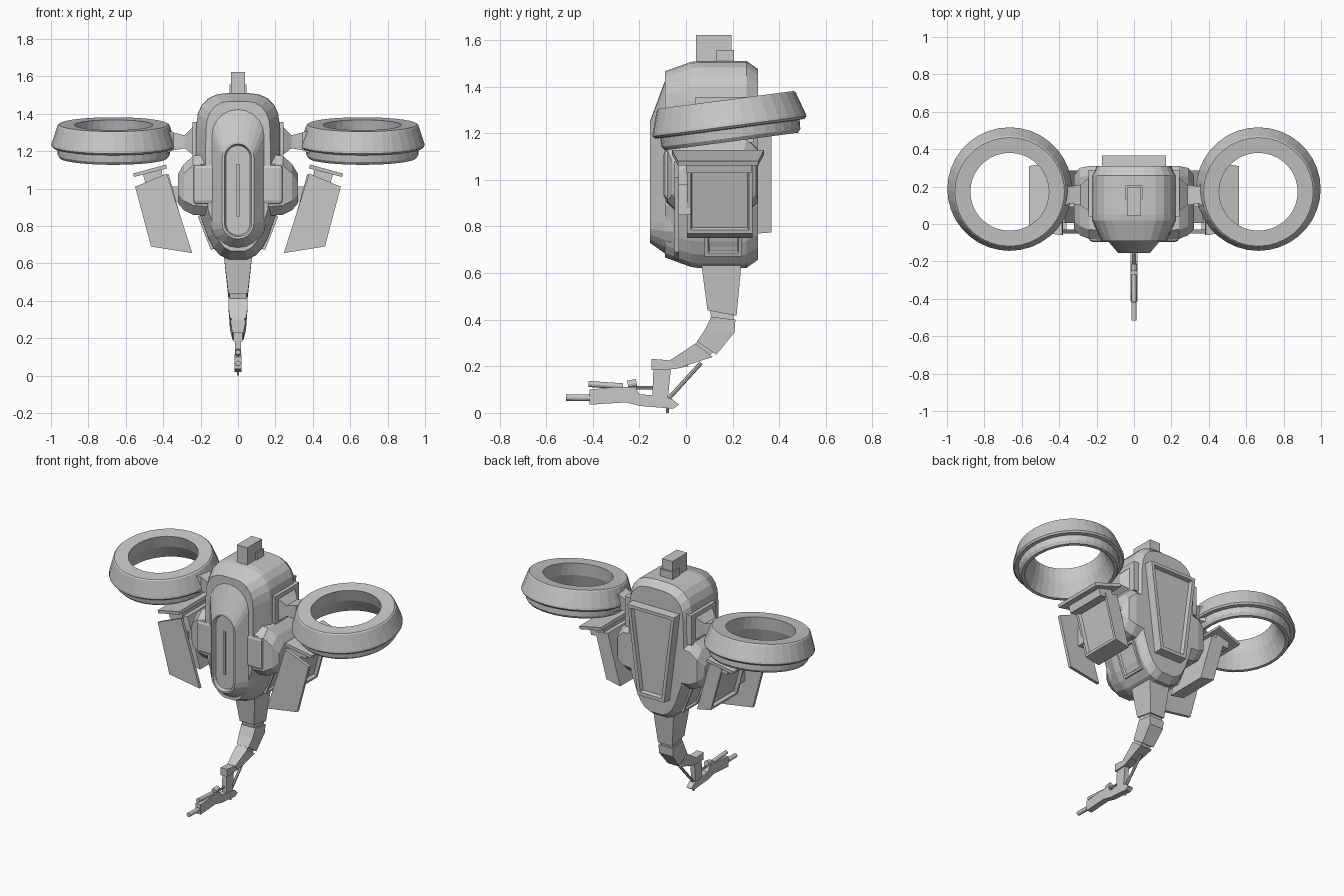
import bpy, bmesh, math
from mathutils import Vector, Matrix

if "Cube" in bpy.data.objects:
    bpy.data.objects.remove(bpy.data.objects["Cube"])

grey = bpy.data.materials.new("hull_grey")
grey.diffuse_color = (0.58, 0.58, 0.58, 1)
grey.use_nodes = True
grey.node_tree.nodes["Principled BSDF"].inputs["Base Color"].default_value = grey.diffuse_color


def finish(name, bm, mirror=False):
    me = bpy.data.meshes.new(name)
    bm.to_mesh(me)
    bm.free()
    me.materials.append(grey)
    ob = bpy.data.objects.new(name, me)
    bpy.context.collection.objects.link(ob)
    if mirror:
        ob.modifiers.new("Mirror", 'MIRROR')
    return ob


def loft(name, sections, mirror=False, recess=None):
    """Skin equal-length rings of points; recess=(border, depth) sinks the last cap."""
    bm = bmesh.new()
    rings = [[bm.verts.new(p) for p in s] for s in sections]
    n = len(rings[0])
    for a, b in zip(rings, rings[1:]):
        for i in range(n):
            j = (i + 1) % n
            bm.faces.new((a[i], a[j], b[j], b[i]))
    bm.faces.new(rings[0])
    cap = bm.faces.new(rings[-1])
    bmesh.ops.recalc_face_normals(bm, faces=bm.faces[:])
    if recess:
        bmesh.ops.inset_region(bm, faces=[cap], thickness=recess[0])
        bmesh.ops.inset_region(bm, faces=[cap], thickness=0.008, depth=-recess[1])
    return finish(name, bm, mirror)


def box(name, x, y, z, mirror=False, bevel=0):
    ob = loft(name, [[(a, y[0], z[0]), (a, y[1], z[0]), (a, y[1], z[1]), (a, y[0], z[1])]
                     for a in x], mirror)
    if bevel:
        m = ob.modifiers.new("Bevel", 'BEVEL')
        m.width, m.segments = bevel, 2
    return ob


def prism_y(name, xz, y0, y1, mirror=False):
    return loft(name, [[(x, y, z) for x, z in xz] for y in (y0, y1)], mirror)


def prism_x(name, yz, w):
    return loft(name, [[(x, y, z) for y, z in yz] for x in (-w, w)])


def segment(name, *ends):
    """Four-sided tail link through (front, back, half width) edges given in y, z."""
    return loft(name, [[(-w, *f), (w, *f), (w, *b), (-w, *b)] for f, b, w in ends])


def rod(name, p, q, r, sides=12):
    p, q = Vector(p), Vector(q)
    d = q - p
    mat = Matrix.Translation((p + q) / 2) @ d.to_track_quat('Z', 'Y').to_matrix().to_4x4()
    bm = bmesh.new()
    bmesh.ops.create_cone(bm, cap_ends=True, segments=sides, radius1=r, radius2=r,
                          depth=d.length, matrix=mat)
    return finish(name, bm)


def capsule(w, z0, z1, y, n=11):
    top = [math.pi * i / (n - 1) for i in range(n)]
    return ([(w * math.cos(t), y, z1 - w + w * math.sin(t)) for t in top] +
            [(-w * math.cos(t), y, z0 + w - w * math.sin(t)) for t in top])


# Main hull: outline lofted from front to back with tapered ends
half = [(0.06, 1.51), (0.115, 1.503), (0.16, 1.482), (0.195, 1.445), (0.215, 1.4), (0.223, 1.34),
        (0.226, 1.12), (0.207, 0.87), (0.16, 0.735), (0.13, 0.68), (0.095, 0.642), (0.05, 0.622)]
outline = half + [(-x, z) for x, z in reversed(half)]


def hull_ring(y, sx, sz):
    return [(x * sx, y, 1.07 + (z - 1.07) * sz) for x, z in outline]


loft("hull", [hull_ring(-0.09, 0.77, 0.9), hull_ring(0.02, 1, 0.99), hull_ring(0.05, 1, 1),
              hull_ring(0.26, 1, 1), hull_ring(0.31, 0.88, 0.92)])

# Front canopy pod with recessed slot
loft("front_pod", [capsule(0.15, 0.67, 1.45, 0.0), capsule(0.15, 0.675, 1.45, -0.07),
                   capsule(0.138, 0.685, 1.42, -0.092), capsule(0.085, 0.73, 1.25, -0.155)],
     recess=(0.012, 0.02))
box("pod_slot_rib", (-0.008, 0.008), (-0.145, -0.12), (0.85, 1.13))

# Back panel, wide at the top, with recess
back = [(0.175, 1.36), (-0.175, 1.36), (-0.1, 0.765), (0.1, 0.765)]
loft("back_panel", [[(x, 0.25, z) for x, z in back],
                    [(x * 0.97, 0.366, 1.07 + (z - 1.07) * 0.97) for x, z in back]],
     recess=(0.03, 0.025))

# Sensor block on top
box("top_sensor", (-0.038, 0.038), (0.042, 0.195), (1.48, 1.622))
box("sensor_collar", (-0.046, 0.046), (0.13, 0.205), (1.5, 1.557))


# Hip bulges with front tabs, and panels below them
def hip_ring(x, y0, y1, z0, z1, c=0.05):
    return [(x, y0 + c, z0), (x, y1 - c, z0), (x, y1, z0 + c), (x, y1, z1 - c),
            (x, y1 - c, z1), (x, y0 + c, z1), (x, y0, z1 - c), (x, y0, z0 + c)]


loft("hip", [hip_ring(0.12, -0.085, 0.31, 0.85, 1.19), hip_ring(0.24, -0.08, 0.31, 0.86, 1.175),
             hip_ring(0.29, -0.06, 0.3, 0.885, 1.13), hip_ring(0.32, -0.03, 0.26, 0.92, 1.08)],
     mirror=True)
box("hip_front_tab", (0.12, 0.24), (-0.096, -0.04), (0.915, 1.13), True, 0.02)
loft("lower_panel", [[(x, 0.08, z0), (x, 0.24, z0), (x2, 0.24, z1), (x2, 0.08, z1)]
                     for x, z0, x2, z1 in ((0.1, 0.69, 0.16, 0.87), (0.145, 0.672, 0.215, 0.85))],
     mirror=True, recess=(0.02, 0.012))

# Arms that carry the rotor rings
box("arm_base", (0.18, 0.243), (0.04, 0.29), (1.16, 1.355), True)
loft("ring_arm", [[(x, y0, z0), (x, y1, z0), (x, y1, z1), (x, y0, z1)] for x, y0, y1, z0, z1 in
                  ((0.24, 0.07, 0.25, 1.18, 1.33), (0.285, 0.1, 0.21, 1.215, 1.285),
                   (0.345, 0.11, 0.2, 1.205, 1.3), (0.4, 0.08, 0.26, 1.18, 1.32))], mirror=True)

# Rotor rings: lathed profile, tilted
profile = [(0.21, 0.121), (0.293, 0.124), (0.3, 0.118), (0.331, 0.022), (0.333, 0.01),
           (0.324, 0.0), (0.302, -0.002), (0.3, -0.04), (0.288, -0.056), (0.268, -0.056),
           (0.225, 0.04)]
bm = bmesh.new()
tilt = Matrix.Translation((0.665, 0.188, 1.22)) @ Matrix.Rotation(math.radians(7.5), 4, 'X')
N = 36
rings = [[bm.verts.new(tilt @ Vector((r * math.cos(2 * math.pi * i / N),
                                      r * math.sin(2 * math.pi * i / N), z)))
          for r, z in profile] for i in range(N)]
for i in range(N):
    a, b = rings[i], rings[(i + 1) % N]
    for k in range(len(profile)):
        m = (k + 1) % len(profile)
        bm.faces.new((a[k], b[k], b[m], a[m]))
bmesh.ops.recalc_face_normals(bm, faces=bm.faces[:])
finish("rotor_ring", bm, True)


# Side pods: recessed box, front shield, top flange and links
def pod_ring(x0, z0, x1, z1):
    return [(x0, 0.005, z0), (x0, 0.285, z0), (x1, 0.285, z1), (x1, 0.005, z1)]


loft("side_pod", [pod_ring(0.37, 1.075, 0.28, 0.75), pod_ring(0.46, 1.06, 0.38, 0.77)],
     mirror=True, recess=(0.022, 0.02))
prism_y("front_shield", [(0.38, 1.08), (0.55, 1.01), (0.465, 0.69), (0.245, 0.655)],
        -0.05, -0.03, True)
box("shield_link", (0.36, 0.41), (-0.035, 0.02), (0.85, 0.98), True)
loft("pod_flange", [[(0.385, -0.06, 1.128), (0.385, 0.335, 1.128),
                     (0.38, 0.335, 1.108), (0.38, -0.06, 1.108)],
                    [(0.562, -0.035, 1.08), (0.562, 0.31, 1.08),
                     (0.556, 0.31, 1.062), (0.556, -0.035, 1.062)]], mirror=True)
prism_y("flange_neck", [(0.41, 1.11), (0.51, 1.085), (0.495, 1.03), (0.4, 1.04)], 0.0, 0.28, True)
box("pod_link", (0.28, 0.38), (0.09, 0.2), (0.93, 1.01), True)

# Tail links
segment("tail_collar", ((0.05, 0.7), (0.26, 0.7), 0.09), ((0.06, 0.64), (0.245, 0.64), 0.08))
segment("tail_upper", ((0.065, 0.645), (0.238, 0.645), 0.076), ((0.092, 0.44), (0.217, 0.417), 0.052))
segment("tail_joint_upper", ((0.1, 0.45), (0.205, 0.43), 0.045), ((0.11, 0.4), (0.2, 0.35), 0.045))
segment("tail_middle", ((0.108, 0.412), (0.212, 0.4), 0.052), ((0.08, 0.355), (0.208, 0.345), 0.05),
        ((0.047, 0.306), (0.13, 0.25), 0.043))
segment("tail_joint_lower", ((0.055, 0.31), (0.12, 0.265), 0.035), ((0.03, 0.285), (0.09, 0.235), 0.035))
segment("tail_lower", ((0.04, 0.298), (0.115, 0.24), 0.042), ((-0.07, 0.225), (-0.04, 0.19), 0.029))
prism_x("tail_tip", [(-0.148, 0.232), (-0.065, 0.225), (0.0, 0.25), (0.01, 0.2), (-0.05, 0.188),
                     (-0.148, 0.183)], 0.025)

# Gun: mount, receiver, barrel, upper tube, guard and strut
prism_x("gun_mount", [(-0.14, 0.185), (-0.065, 0.188), (-0.078, 0.06), (-0.145, 0.06)], 0.016)
prism_x("gun_receiver", [(-0.415, 0.1), (-0.3, 0.112), (-0.22, 0.112), (-0.2, 0.08), (-0.14, 0.075),
                         (-0.06, 0.06), (-0.03, 0.035), (-0.055, 0.018), (-0.2, 0.03),
                         (-0.26, 0.045), (-0.415, 0.035)], 0.019)
rod("gun_barrel", (0, -0.515, 0.066), (0, -0.4, 0.064), 0.014)
rod("gun_upper_tube", (0, -0.418, 0.124), (0, -0.27, 0.114), 0.013)
rod("gun_scope", (0, -0.25, 0.122), (0, -0.212, 0.128), 0.017)
rod("gun_guard", (0, -0.215, 0.108), (0, -0.13, 0.108), 0.007, 8)
rod("gun_foot", (0, -0.08, 0.0), (0, -0.08, 0.05), 0.006, 8)
rod("gun_strut", (0, 0.065, 0.215), (0, -0.085, 0.05), 0.009, 8)
